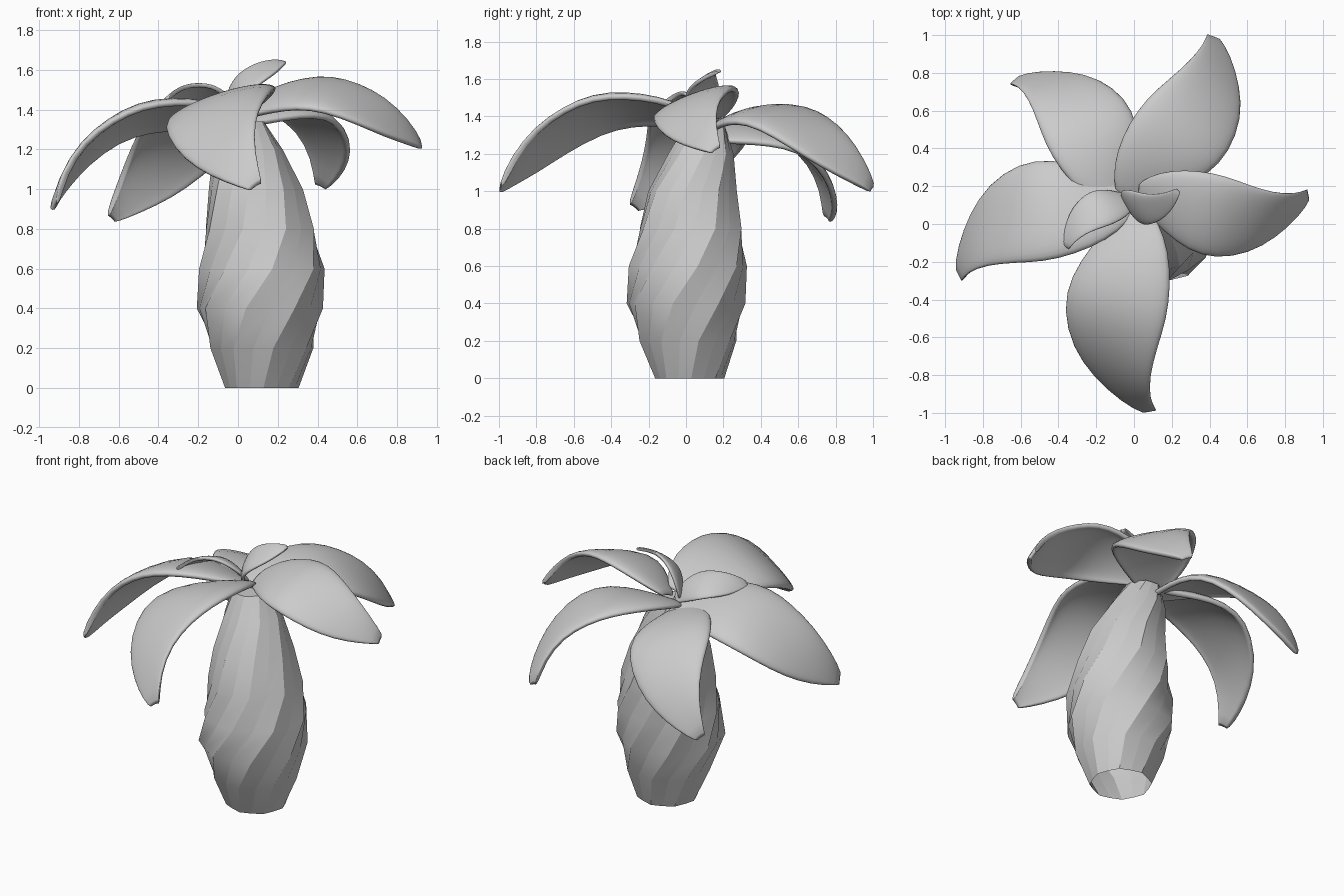
import bpy, bmesh, math
from mathutils import Vector, Matrix

cube = bpy.data.objects.get("Cube")
if cube:
    bpy.data.objects.remove(cube)

grey = bpy.data.materials.new("plain grey")
grey.use_nodes = True
colour = (0.6, 0.6, 0.6, 1)
grey.diffuse_color = colour
grey.node_tree.nodes["Principled BSDF"].inputs["Base Color"].default_value = colour


def add_object(name, bm):
    mesh = bpy.data.meshes.new(name)
    bmesh.ops.recalc_face_normals(bm, faces=bm.faces)
    bm.to_mesh(mesh)
    bm.free()
    mesh.materials.append(grey)
    obj = bpy.data.objects.new(name, mesh)
    bpy.context.collection.objects.link(obj)
    return obj


def bridge(bm, rows, closed=False):
    for a, b in zip(rows, rows[1:]):
        n = len(a)
        for i in range(n if closed else n - 1):
            j = (i + 1) % n
            bm.faces.new((a[i], a[j], b[j], b[i])).smooth = True


def shade(obj, angle):
    bpy.ops.object.select_all(action='DESELECT')
    obj.select_set(True)
    bpy.context.view_layer.objects.active = obj
    bpy.ops.object.shade_smooth_by_angle(angle=math.radians(angle))


# Trunk: twisted, ridged rings (height, centre x, centre y, radius, twist), open below
trunk_rings = [(0, .12, .02, .185, 0), (.2, .12, .01, .265, 10), (.4, .11, 0, .325, 30),
               (.6, .12, .01, .32, 52), (.8, .11, .025, .285, 70), (1, .09, .035, .24, 78),
               (1.2, .05, .08, .175, 92), (1.34, .02, .1, .115, 104)]
SIDES = 16
bm = bmesh.new()
rows = []
for z, cx, cy, r, twist in trunk_rings:
    row = []
    for i in range(SIDES):
        a = math.radians(twist - 20) + math.tau * i / SIDES
        rr = r * (1 if i % 2 else .95)
        row.append(bm.verts.new((cx + rr * math.cos(a), cy + rr * math.sin(a), z)))
    rows.append(row)
bridge(bm, rows, True)
bm.faces.new(rows[-1])
# Creases run up the trunk, shading flows along each strip
for a, b in zip(rows, rows[1:]):
    for low, high in zip(a, b):
        bm.edges.get((low, high)).smooth = False
add_object("trunk", bm)

# Leaf: raised and lowered edge, station by station from stem to tip
PIVOT = Vector((0, .08, 1.38))
raised = [(.06, .08, 1.38), (.13, 0, 1.43), (.18, -.15, 1.48), (.19, -.33, 1.5), (.17, -.5, 1.49),
          (.12, -.65, 1.43), (.08, -.8, 1.33), (.08, -.92, 1.18), (.12, -.99, 1.02)]
lowered = [(-.05, .08, 1.34), (-.11, 0, 1.34), (-.22, -.12, 1.35), (-.33, -.28, 1.35), (-.37, -.45, 1.31),
           (-.32, -.65, 1.2), (-.21, -.8, 1.1), (-.06, -.93, 1.03), (.07, -1, .99)]
TIP = Vector((.09, -1, 1)) - PIVOT
ACROSS = 9


def heading(v):
    return math.atan2(v.y, v.x), math.atan2(v.z, math.hypot(v.x, v.y))


def leaf(name, base, tip, roll=0):
    base, aim = Vector(base), Vector(tip) - Vector(base)
    size = aim.length / TIP.length
    (yaw0, pitch0), (yaw1, pitch1) = heading(TIP), heading(aim)
    turn = (Matrix.Translation(base) @ Matrix.Rotation(math.radians(roll), 4, aim)
            @ Matrix.Rotation(yaw1, 4, 'Z')
            @ Matrix.Rotation(pitch0 - pitch1, 4, 'Y')
            @ Matrix.Diagonal((size, size, size, 1))
            @ Matrix.Rotation(-yaw0, 4, 'Z'))
    bm = bmesh.new()
    rows = []
    for a, b in zip(raised, lowered):
        a, b = Vector(a) - PIVOT, Vector(b) - PIVOT
        row = []
        for i in range(ACROSS):
            # Points crowd towards the edges, where the blade rolls down
            t = .5 - .5 * math.cos(math.pi * i / (ACROSS - 1))
            p = a.lerp(b, t)
            p.z += .11 * (a - b).length * math.sqrt(4 * t * (1 - t))
            row.append(bm.verts.new(turn @ p))
        rows.append(row)
    bridge(bm, rows)
    obj = add_object(name, bm)
    thick = obj.modifiers.new("thickness", 'SOLIDIFY')
    thick.thickness = .035 * math.sqrt(size)
    thick.offset = 0
    soft = obj.modifiers.new("soft rim", 'SUBSURF')
    soft.levels = soft.render_levels = 1
    shade(obj, 60)


# Crown: five large leaves and two young ones
leaf("front_leaf", (0, .08, 1.38), (.09, -1, 1))
leaf("left_leaf", (.02, .15, 1.39), (.93, .16, 1.21))
leaf("right_leaf", (0, .16, 1.34), (-.93, -.28, .9))
leaf("back_left_leaf", (-.03, .12, 1.34), (.42, 1, 1), -10)
leaf("back_right_leaf", (-.02, .1, 1.3), (-.64, .76, .84))
leaf("young_upright_leaf", (-.05, .12, 1.36), (.24, .18, 1.64))
leaf("young_side_leaf", (-.02, .14, 1.36), (-.36, -.13, 1.45))
